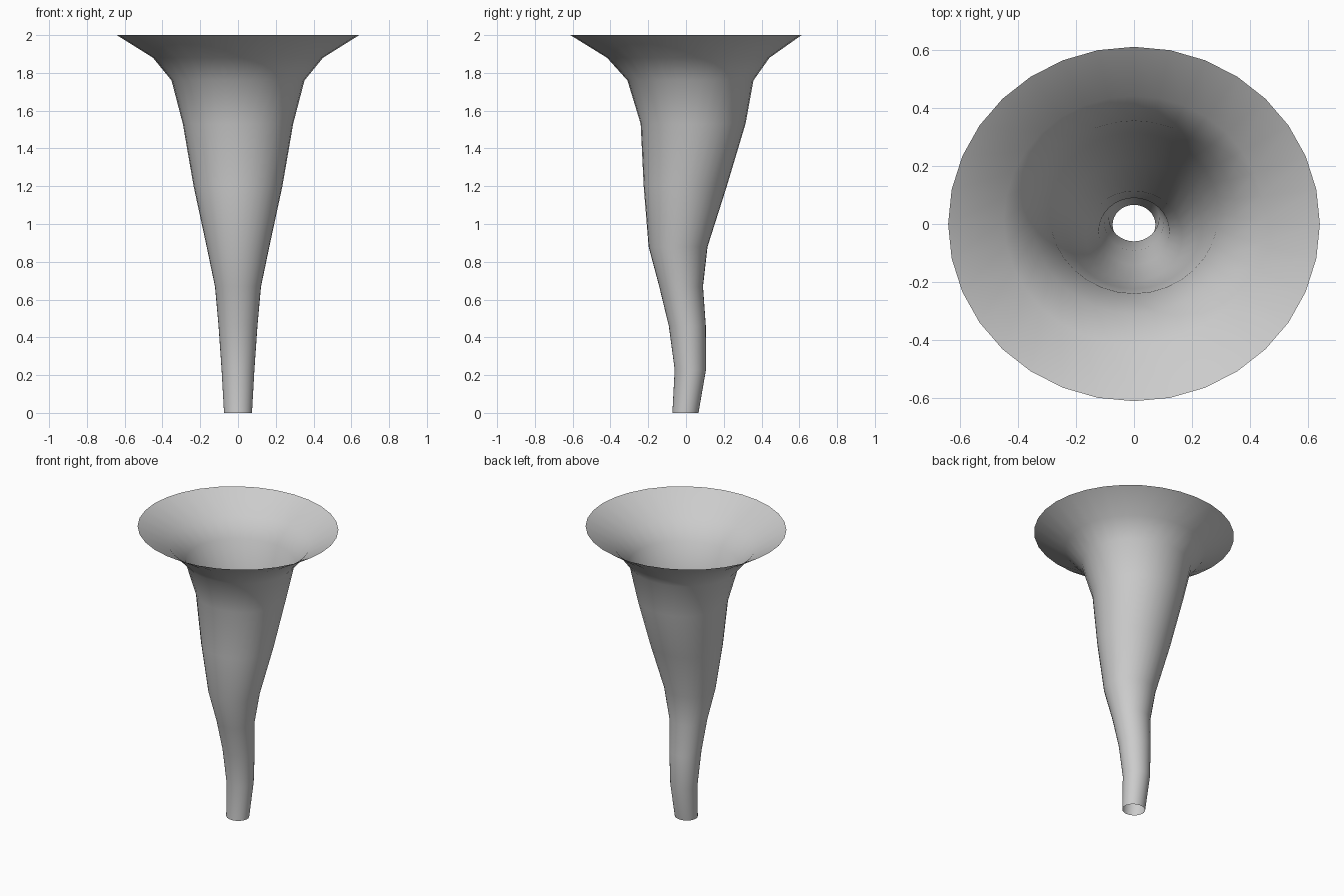
import bpy
import bmesh
from math import cos, sin, tau

cube = bpy.data.objects.get("Cube")
if cube:
    bpy.data.objects.remove(cube, do_unlink=True)

SIDES = 32
# Cross-sections: height, half width, front edge y, back edge y
RINGS = [
    (0.00, 0.074, -0.072, 0.066),
    (0.23, 0.087, -0.060, 0.106),
    (0.46, 0.103, -0.091, 0.105),
    (0.67, 0.122, -0.142, 0.090),
    (0.88, 0.166, -0.198, 0.114),
    (1.20, 0.235, -0.224, 0.216),
    (1.53, 0.292, -0.240, 0.315),
    (1.76, 0.352, -0.310, 0.357),
    (1.88, 0.450, -0.418, 0.442),
    (2.00, 0.642, -0.612, 0.612),
]

# Flat grey material
grey = bpy.data.materials.new("light grey")
grey.use_nodes = True
colour = (0.6, 0.6, 0.6, 1.0)
grey.diffuse_color = colour
grey.node_tree.nodes["Principled BSDF"].inputs["Base Color"].default_value = colour


def ring(bm, z, rx, front, back):
    """Add one elliptical loop of vertices."""
    mid, ry = (front + back) / 2, (back - front) / 2
    return [bm.verts.new((rx * cos(tau * i / SIDES), mid + ry * sin(tau * i / SIDES), z))
            for i in range(SIDES)]


# Flared, bent tube, open at both ends
bm = bmesh.new()
loops = [ring(bm, *r) for r in RINGS]
for low, high in zip(loops, loops[1:]):
    for i in range(SIDES):
        j = (i + 1) % SIDES
        bm.faces.new((low[i], low[j], high[j], high[i])).smooth = True
mesh = bpy.data.meshes.new("flared_horn")
bm.to_mesh(mesh)
bm.free()
mesh.materials.append(grey)
horn = bpy.data.objects.new("flared_horn", mesh)
bpy.context.collection.objects.link(horn)
